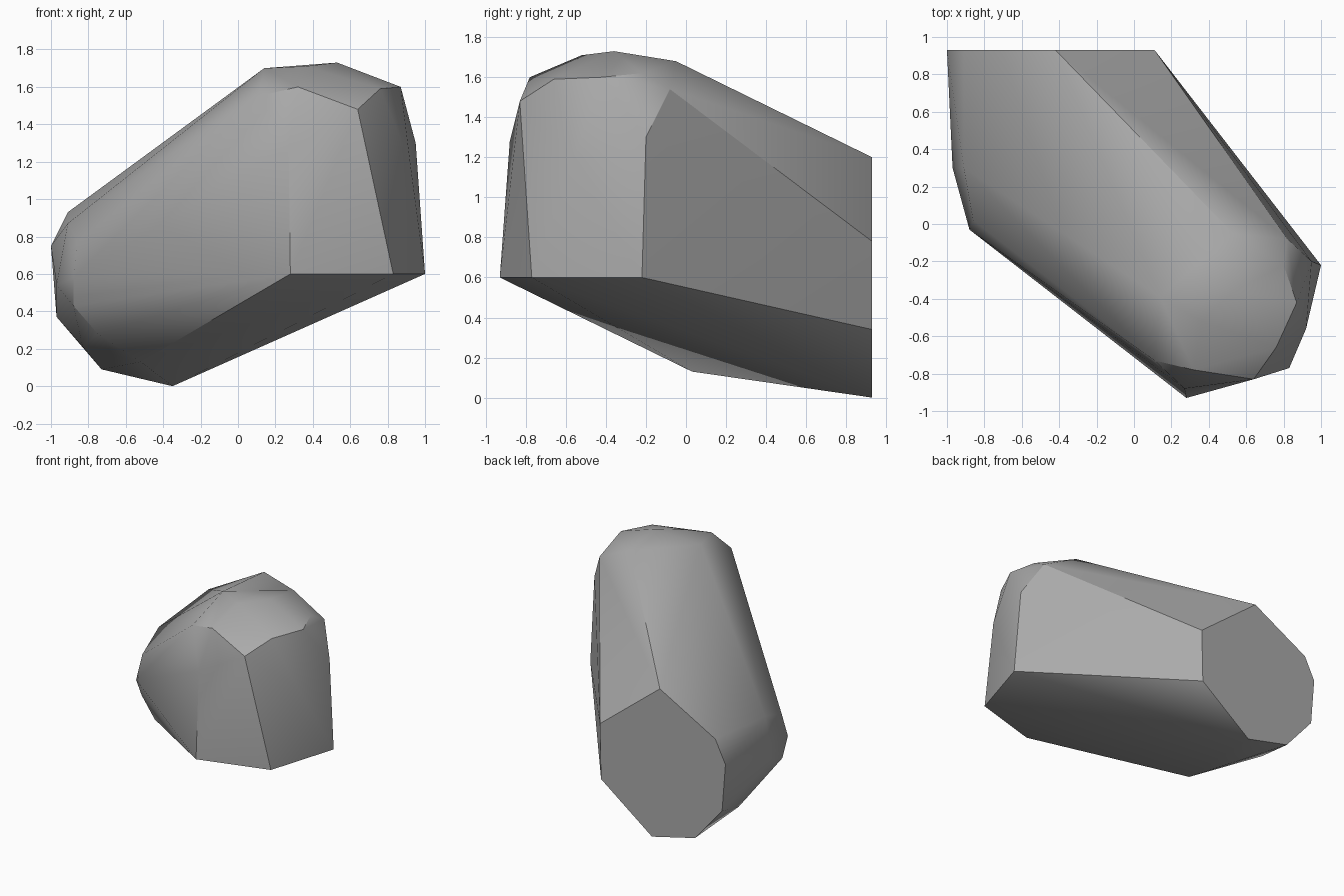
import bpy
import bmesh
import math

# Remove the default object
default_cube = bpy.data.objects.get("Cube")
if default_cube:
    bpy.data.objects.remove(default_cube, do_unlink=True)


def make_material(name, colour):
    material = bpy.data.materials.new(name)
    material.use_nodes = True
    material.diffuse_color = colour
    shader = material.node_tree.nodes["Principled BSDF"]
    shader.inputs["Base Color"].default_value = colour
    shader.inputs["Roughness"].default_value = 0.9
    return material


def chiselled_stone(name, corners, material, crease_degrees):
    """Wrap a convex skin around the corner points of a boulder."""
    mesh = bpy.data.meshes.new(name)
    stone = bpy.data.objects.new(name, mesh)
    bpy.context.collection.objects.link(stone)

    bm = bmesh.new()
    for corner in corners:
        bm.verts.new(corner)
    hull = bmesh.ops.convex_hull(bm, input=bm.verts)
    # Drop points that ended up inside the skin
    inner = [v for v in hull["geom_interior"] if isinstance(v, bmesh.types.BMVert)]
    bmesh.ops.delete(bm, geom=inner, context="VERTS")
    # Merge nearly coplanar triangles into clean facets
    bmesh.ops.dissolve_limit(bm, angle_limit=math.radians(1),
                             verts=bm.verts, edges=bm.edges)
    bmesh.ops.recalc_face_normals(bm, faces=bm.faces)
    bm.to_mesh(mesh)
    bm.free()
    mesh.materials.append(material)

    # Soft facets with crisp creases
    bpy.ops.object.select_all(action="DESELECT")
    stone.select_set(True)
    bpy.context.view_layer.objects.active = stone
    bpy.ops.object.shade_smooth_by_angle(angle=math.radians(crease_degrees))
    return stone


# Flat cut at the back, as an x, z outline
back_plane = 0.93
back_outline = [(-0.42, 1.2), (0.11, 0.78), (0.1, 0.34), (-0.35, 0),
                (-0.73, 0.09), (-0.97, 0.37), (-1, 0.75), (-0.91, 0.93)]
back_cut = [(x, back_plane, z) for x, z in back_outline]

# Level lower rim at the front, as an x, y outline
rim_height = 0.6
rim_outline = [(0.28, -0.93), (0.83, -0.77), (1, -0.22)]
front_rim = [(x, y, rim_height) for x, y in rim_outline]

# Rounded narrow end on the right and underneath
narrow_end = [(-0.88, -0.03, 0.58), (-0.86, 0.02, 0.77), (-0.88, 0.04, 0.43),
              (-0.75, 0.02, 0.28), (-0.52, 0.03, 0.13), (-0.83, 0.52, 0.21),
              (-0.97, 0.3, 0.54), (-0.91, 0.3, 0.87)]

# Bevelled shoulder around the tall end
shoulder = [(0.27, -0.88, 1.28), (0.11, -0.73, 1.55), (0.32, -0.78, 1.6),
            (0.64, -0.83, 1.48), (0.76, -0.66, 1.59), (0.92, -0.56, 1.2),
            (0.87, -0.42, 1.6), (0.95, -0.2, 1.3), (0.82, -0.08, 1.54)]

# Low crown on top
crown = [(0.14, -0.39, 1.7), (0.36, -0.52, 1.71), (0.53, -0.36, 1.73),
         (0.53, -0.05, 1.68), (0.8, -0.22, 1.62)]

stone_grey = make_material("stone grey", (0.4, 0.4, 0.4, 1))
chiselled_stone("boulder", back_cut + front_rim + narrow_end + shoulder + crown,
                stone_grey, crease_degrees=30)
